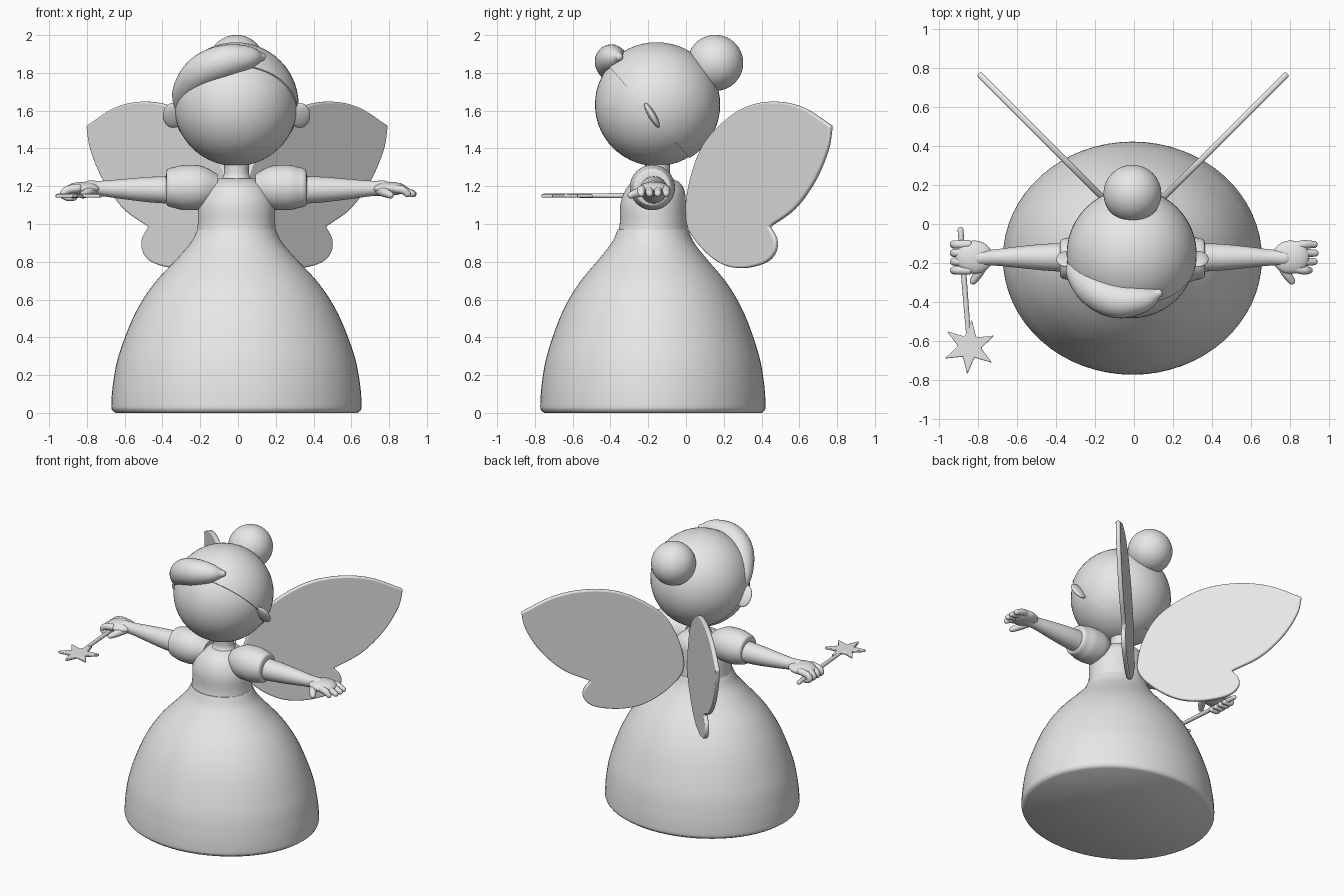
import bpy, bmesh, math
from mathutils import Vector, Matrix

if "Cube" in bpy.data.objects:
    bpy.data.objects.remove(bpy.data.objects["Cube"])

grey = bpy.data.materials.new("plain_grey")
grey.diffuse_color = (0.8, 0.8, 0.8, 1)
grey.use_nodes = True
grey.node_tree.nodes["Principled BSDF"].inputs["Base Color"].default_value = grey.diffuse_color
CX = -0.008  # body centre line


def finish(name, bm, angle=40):
    bmesh.ops.recalc_face_normals(bm, faces=bm.faces)
    me = bpy.data.meshes.new(name)
    bm.to_mesh(me)
    bm.free()
    ob = bpy.data.objects.new(name, me)
    bpy.context.collection.objects.link(ob)
    me.materials.append(grey)
    bpy.ops.object.select_all(action='DESELECT')
    ob.select_set(True)
    bpy.context.view_layer.objects.active = ob
    bpy.ops.object.shade_smooth_by_angle(angle=math.radians(angle))
    return ob


def spline(pts, n=6):
    """Catmull-Rom through points of any dimension."""
    p = [Vector(q) for q in pts]
    p = [2 * p[0] - p[1]] + p + [2 * p[-1] - p[-2]]
    out = []
    for i in range(1, len(p) - 2):
        a, b, c, d = p[i - 1:i + 3]
        for k in range(n):
            t = k / n
            out.append(0.5 * (2 * b + (c - a) * t + (2 * a - 5 * b + 4 * c - d) * t * t
                              + (3 * b - a - 3 * c + d) * t ** 3))
    return out + [p[-2]]


def skin(name, rings, angle=40):
    """Closed surface through a list of equal-length rings."""
    bm = bmesh.new()
    vr = [[bm.verts.new(v) for v in r] for r in rings]
    n = len(vr[0])
    for a, b in zip(vr, vr[1:]):
        for i in range(n):
            j = (i + 1) % n
            bm.faces.new((a[i], a[j], b[j], b[i]))
    bm.faces.new(vr[0])
    bm.faces.new(vr[-1])
    return finish(name, bm, angle)


def stack(name, profile, seg=64):
    """Upright body from (z, x radius, y radius, y centre)."""
    rings = []
    for z, rx, ry, cy in profile:
        rings.append([(CX + rx * math.cos(k * math.tau / seg),
                       cy + ry * math.sin(k * math.tau / seg), z) for k in range(seg)])
    return skin(name, rings)


def tube(name, pts, ref=(0, 0, 1), wide=1.0, flat=1.0, seg=20, caps=True):
    """Round-ended limb along (x, y, z, radius) points."""
    path = spline(pts)
    pos = [Vector(q[:3]) for q in path]
    rad = [q[3] for q in path]
    m = len(pos)
    tan = [(pos[min(i + 1, m - 1)] - pos[max(i - 1, 0)]).normalized() for i in range(m)]
    items = [(pos[i], tan[i], rad[i]) for i in range(m)]
    if caps:
        def cap(i, s):
            return [(pos[i] + s * tan[i] * rad[i] * math.sin(a), tan[i], rad[i] * math.cos(a))
                    for a in (0.35, 0.7, 1.05, 1.4)]
        items = cap(0, -1)[::-1] + items + cap(m - 1, 1)
    rings = []
    for c, t, r in items:
        u = t.cross(Vector(ref)).normalized()
        v = u.cross(t)
        rings.append([c + r * (wide * math.cos(k * math.tau / seg) * u
                               + flat * math.sin(k * math.tau / seg) * v) for k in range(seg)])
    return skin(name, rings)


def ball(name, c, r, rot=None, cut=None):
    bm = bmesh.new()
    bmesh.ops.create_uvsphere(bm, u_segments=48, v_segments=28, radius=1)
    m = Matrix.Translation(c) @ (rot or Matrix()) @ Matrix.Diagonal((*r, 1))
    bmesh.ops.transform(bm, matrix=m, verts=bm.verts)
    if cut:
        bmesh.ops.bisect_plane(bm, geom=bm.verts[:] + bm.edges[:] + bm.faces[:],
                               plane_co=cut[0], plane_no=cut[1], clear_inner=True)
        bmesh.ops.holes_fill(bm, edges=[e for e in bm.edges if e.is_boundary])
    return finish(name, bm)


# Dress
skirt = [(0.012, 0.657), (0.04, 0.663), (0.16, 0.653), (0.31, 0.622), (0.52, 0.54),
         (0.68, 0.44), (0.82, 0.312), (0.9, 0.243), (0.97, 0.207)]
stack("skirt", [(z, r, r * 0.9, -0.175) for z, r in [(0, 0.64)] + [tuple(q) for q in spline(skirt)]])
stack("bodice", [tuple(q) for q in spline(
    [(0.94, 0.21, 0.187, -0.175), (1.0, 0.205, 0.179, -0.172), (1.1, 0.201, 0.174, -0.174),
     (1.17, 0.178, 0.16, -0.166), (1.215, 0.14, 0.13, -0.16), (1.242, 0.09, 0.08, -0.155)])])
stack("neck", [tuple(q) for q in spline(
    [(1.21, 0.1, 0.1, -0.155), (1.25, 0.072, 0.07, -0.15), (1.29, 0.065, 0.065, -0.15),
     (1.36, 0.07, 0.07, -0.15)])], 32)

# Head, hair cap, bun and swept fringe
HC = Vector((-0.012, -0.155, 1.632))
ball("head", HC, (0.327, 0.327, 0.325))
ball("hair_cap", HC, (0.333, 0.336, 0.33),
     cut=(HC + Vector((0, -0.04, -0.04)), Vector((0, 0.75, 0.66))))
ball("hair_bun", (CX, 0.155, 1.853), (0.148, 0.148, 0.148))
tube("fringe", [(0.125, -0.355, 1.885, 0.022), (0.05, -0.385, 1.88, 0.065),
                (-0.08, -0.393, 1.857, 0.09), (-0.2, -0.34, 1.80, 0.088),
                (-0.287, -0.25, 1.70, 0.062), (-0.318, -0.19, 1.60, 0.02)], seg=28)

for s, side in ((-1, "left"), (1, "right")):
    def X(x):
        return CX + s * x

    # Ear tilted with its top toward the front
    ball(side + "_ear", (X(0.335), -0.18, 1.575), (0.055, 0.02, 0.075),
         Matrix.Rotation(math.radians(30), 4, 'X'))

    # Puffed sleeve with cuff, then the arm
    sleeve = [(0.1, 0.07), (0.15, 0.1), (0.2, 0.117), (0.28, 0.119), (0.33, 0.108),
              (0.355, 0.102), (0.368, 0.092), (0.372, 0.07)]
    tube(side + "_sleeve", [(X(x), -0.178, 1.193, r) for x, r in sleeve], seg=40, caps=False)
    tube(side + "_arm", [(X(0.3), -0.172, 1.18, 0.075), (X(0.45), -0.17, 1.182, 0.068),
                         (X(0.6), -0.17, 1.185, 0.053), (X(0.71), -0.172, 1.188, 0.041),
                         (X(0.78), -0.175, 1.19, 0.04)], seg=32)

    # Palm
    ball(side + "_palm", (X(0.81), -0.17, 1.187), (0.095, 0.085, 0.036))

    # Fingers: open on one side, wrapped round the wand on the other
    for i in range(4):
        y = -0.105 - 0.044 * i
        tip = (0.93, 0.935, 0.93, 0.905)[i]
        if s > 0:
            tube(f"{side}_finger_{i + 1}", [(X(0.83), -0.17 + (y + 0.17) * 0.85, 1.188, 0.023),
                                           (X(0.88), y, 1.18, 0.022), (X(tip), y, 1.16, 0.018)],
                 seg=14)
        else:
            tube(f"{side}_finger_{i + 1}", [(X(0.84), y, 1.19, 0.023), (X(0.895), y, 1.18, 0.022),
                                           (X(0.915), y, 1.155, 0.02), (X(0.893), y, 1.14, 0.018),
                                           (X(0.86), y, 1.14, 0.017)], ref=(0, 1, 0), seg=14)
    tube(side + "_thumb", [(X(0.76), -0.2, 1.178, 0.027), (X(0.79), -0.255, 1.165, 0.024),
                           (X(0.815), -0.292, 1.153, 0.018)], seg=14)

    # Wing: smooth outline of (y, z) between tip and notch, set at 45 degrees
    lower = [(0.445, 0.985), (0.478, 0.92), (0.472, 0.85), (0.42, 0.795), (0.31, 0.767),
             (0.2, 0.785), (0.1, 0.86), (0.02, 0.97), (0.002, 1.08), (0.03, 1.25),
             (0.09, 1.41), (0.19, 1.53), (0.32, 1.62), (0.47, 1.648), (0.62, 1.617), (0.772, 1.52)]
    outer = [(0.772, 1.52), (0.75, 1.39), (0.68, 1.225), (0.575, 1.08), (0.445, 0.985)]
    outline = spline(lower)[:-1] + spline(outer)[:-1]
    off = Vector((s, -1, 0)).normalized() * 0.015
    bm = bmesh.new()
    pts = [Vector((-0.005 + s * (y + 0.02), y, z)) for y, z in outline]
    fa = [bm.verts.new(p + off) for p in pts]
    fb = [bm.verts.new(p - off) for p in pts]
    bm.faces.new(fa)
    bm.faces.new(fb[::-1])
    for i in range(len(pts)):
        j = (i + 1) % len(pts)
        bm.faces.new((fa[i], fb[i], fb[j], fa[j]))
    wing = finish(side + "_wing", bm)
    bev = wing.modifiers.new("soft_rim", 'BEVEL')
    bev.width, bev.segments, bev.limit_method = 0.01, 3, 'ANGLE'
    bev.angle_limit = math.radians(50)

# Wand handle and six-pointed star
tube("wand_handle", [(-0.888, -0.03, 1.15, 0.015), (-0.87, -0.28, 1.15, 0.014),
                     (-0.848, -0.56, 1.15, 0.012)], seg=14)
bm = bmesh.new()
star = []
for k in range(12):
    a = math.radians(85 + 30 * k)
    r = 0.06 if k % 2 else 0.14
    star.append(bm.verts.new((-0.842 + r * math.cos(a), -0.63 + r * math.sin(a), 1.139)))
face = bm.faces.new(star)
ext = bmesh.ops.extrude_face_region(bm, geom=[face])
bmesh.ops.translate(bm, vec=(0, 0, 0.022),
                    verts=[g for g in ext["geom"] if isinstance(g, bmesh.types.BMVert)])
ob = finish("wand_star", bm)
bev = ob.modifiers.new("soft_edges", 'BEVEL')
bev.width, bev.segments = 0.006, 2
